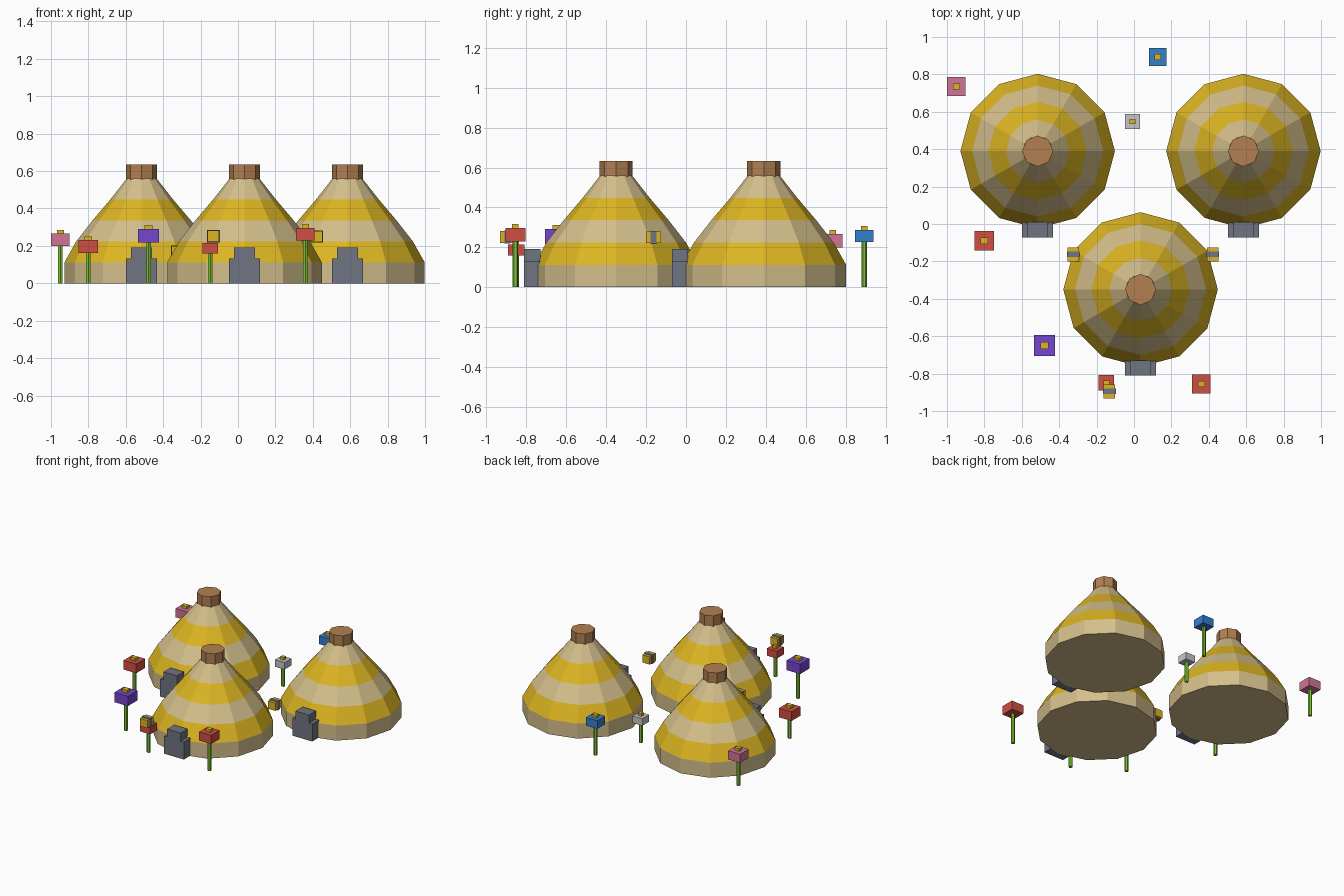
import bpy, bmesh, math
from mathutils import Matrix

cube = bpy.data.objects.get("Cube")
if cube:
    bpy.data.objects.remove(cube, do_unlink=True)


def material(name, r, g, b):
    # sRGB bytes to linear values
    col = [((c / 255 + 0.055) / 1.055) ** 2.4 for c in (r, g, b)] + [1.0]
    m = bpy.data.materials.new(name)
    m.use_nodes = True
    m.diffuse_color = col
    m.node_tree.nodes["Principled BSDF"].inputs["Base Color"].default_value = col
    return m


straw = material("pale_straw", 212, 191, 139)
yellow = material("honey_yellow", 220, 181, 34)
wood = material("cap_brown", 178, 128, 80)
stone = material("door_grey", 112, 117, 130)
green = material("stem_green", 128, 194, 50)
red = material("petal_red", 208, 78, 68)
purple = material("petal_purple", 116, 70, 206)
pink = material("petal_pink", 208, 117, 150)
blue = material("petal_blue", 52, 128, 204)
white = material("petal_white", 198, 198, 202)


def finish(name, bm, mats):
    bmesh.ops.recalc_face_normals(bm, faces=bm.faces[:])
    mesh = bpy.data.meshes.new(name)
    bm.to_mesh(mesh)
    bm.free()
    for m in mats:
        mesh.materials.append(m)
    ob = bpy.data.objects.new(name, mesh)
    bpy.context.collection.objects.link(ob)
    return ob


def box(bm, x, y, z0, z1, wx, wy, mat=0):
    mtx = Matrix.Translation((x, y, (z0 + z1) / 2)) @ Matrix.Diagonal((wx, wy, z1 - z0, 1))
    verts = bmesh.ops.create_cube(bm, size=1, matrix=mtx)["verts"]
    for f in {f for v in verts for f in v.link_faces}:
        f.material_index = mat


def prism(name, x, y, z0, z1, radius, sides, mat):
    bm = bmesh.new()
    bmesh.ops.create_cone(bm, cap_ends=True, segments=sides, radius1=radius, radius2=radius,
                          depth=z1 - z0, matrix=Matrix.Translation((x, y, (z0 + z1) / 2)))
    return finish(name, bm, [mat])


# Hive: stacked twelve-sided bands in alternating colours, cap and stepped doorway
BAND = 0.112
RADII = (0.413, 0.413, 0.35, 0.263, 0.168, 0.08)


def hive(tag, x, y):
    bm = bmesh.new()
    rings = []
    for i, r in enumerate(RADII):
        rings.append([bm.verts.new((x + r * math.cos(a), y + r * math.sin(a), i * BAND))
                      for a in (math.tau * k / 12 for k in range(12))])
    for i, (low, high) in enumerate(zip(rings, rings[1:])):
        for k in range(12):
            n = (k + 1) % 12
            f = bm.faces.new((low[k], low[n], high[n], high[k]))
            f.material_index = i % 2
    bm.faces.new(rings[0][::-1])
    bm.faces.new(rings[-1])
    finish(tag + "_hive_body", bm, [straw, yellow])
    prism(tag + "_hive_cap", x, y, 0.555, 0.634, 0.083, 8, wood)
    bm = bmesh.new()
    box(bm, x, y - 0.42, 0, 0.132, 0.166, 0.082)
    box(bm, x, y - 0.42, 0.132, 0.192, 0.112, 0.082)
    finish(tag + "_hive_door", bm, [stone])


for tag, x, y in (("back_right", -0.515, 0.39), ("back_left", 0.585, 0.39),
                  ("front", 0.035, -0.35)):
    hive(tag, x, y)


# Flower: six-sided stem, block head, small yellow centre
def flower(tag, x, y, z, size, mat):
    h = size * 0.66
    prism(tag + "_flower_stem", x, y, 0, z, 0.0135, 6, green)
    bm = bmesh.new()
    box(bm, x, y, z, z + h, size, size)
    box(bm, x, y, z + h, z + h + 0.02, size * 0.38, size * 0.33, 1)
    finish(tag + "_flower_head", bm, [mat, yellow])


for spec in (("pink", -0.95, 0.735, 0.2, 0.1, pink),
             ("side_red", -0.8, -0.09, 0.162, 0.105, red),
             ("purple", -0.478, -0.65, 0.217, 0.112, purple),
             ("small_red", -0.148, -0.85, 0.16, 0.083, red),
             ("front_red", 0.36, -0.855, 0.23, 0.1, red),
             ("blue", 0.127, 0.893, 0.226, 0.094, blue),
             ("white", -0.008, 0.548, 0.15, 0.08, white)):
    flower(*spec)


# Bee: yellow block with a slightly larger grey belt
def bee(tag, x, y, z):
    bm = bmesh.new()
    box(bm, x, y, z - 0.029, z + 0.029, 0.062, 0.075, 0)
    box(bm, x, y, z - 0.033, z + 0.033, 0.069, 0.03, 1)
    finish(tag + "_bee", bm, [yellow, stone])


for spec in (("right", -0.325, -0.162, 0.17), ("left", 0.42, -0.162, 0.25),
             ("front", -0.132, -0.895, 0.252)):
    bee(*spec)
